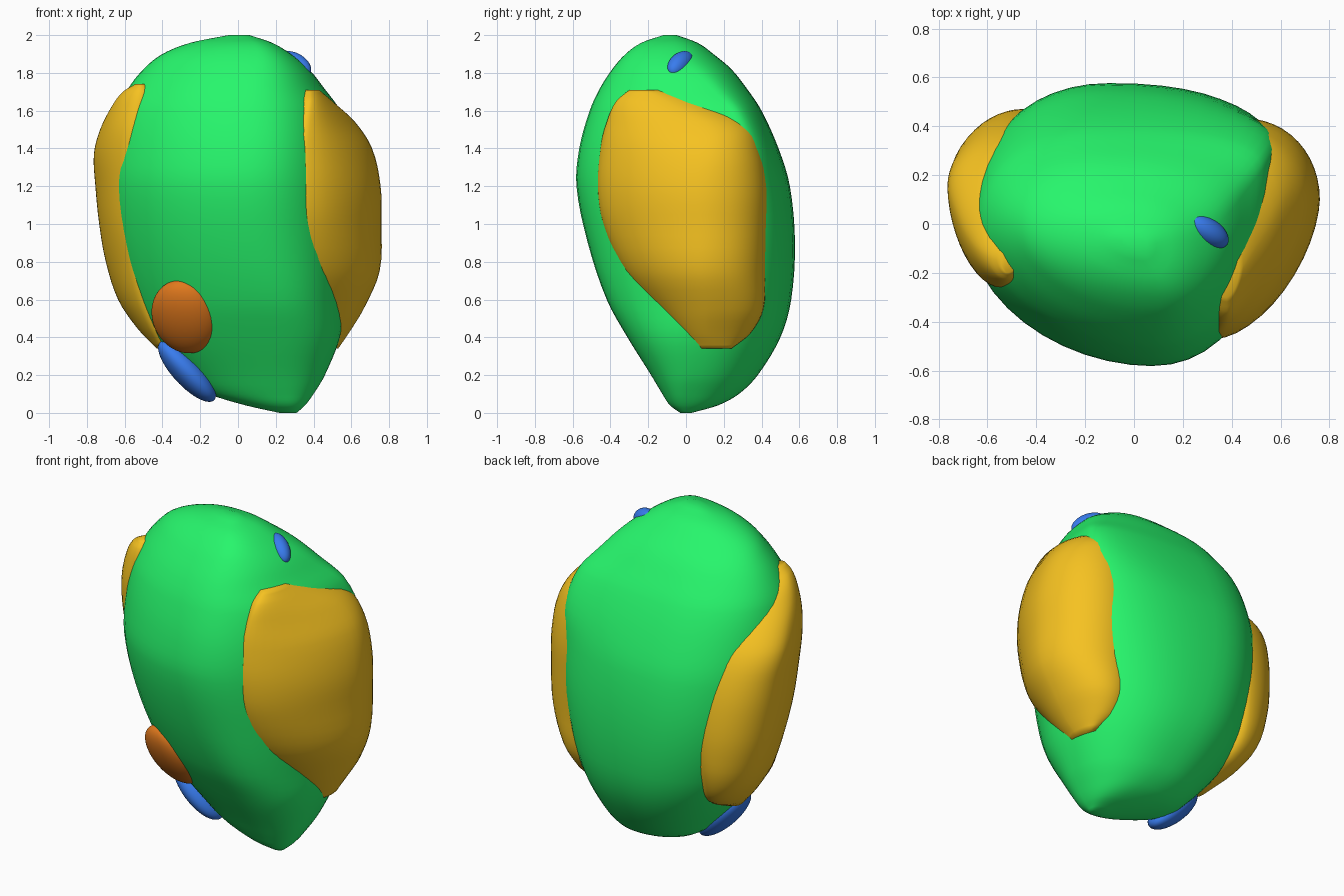
import bpy, bmesh, math
from mathutils import Matrix, Vector


def material(name, rgb):
    m = bpy.data.materials.new(name)
    m.diffuse_color = (*rgb, 1)
    return m


GREEN = material("green", (0.02, 0.92, 0.15))
YELLOW = material("yellow", (0.92, 0.54, 0.015))
BLUE = material("blue", (0.04, 0.2, 0.85))
ORANGE = material("orange", (0.75, 0.19, 0.012))


def finish(name, bm, mat):
    bmesh.ops.recalc_face_normals(bm, faces=bm.faces)
    me = bpy.data.meshes.new(name)
    bm.to_mesh(me)
    bm.free()
    for p in me.polygons:
        p.use_smooth = True
    me.materials.append(mat)
    ob = bpy.data.objects.new(name, me)
    bpy.context.collection.objects.link(ob)
    return ob


def ring(row, powers, n=12):
    """Closed outline through the front, right, back and left extremes."""
    z, fx, fy, bx, by, lx, ly, rx, ry = row
    pts = []
    quarters = [((fx, fy), (rx, ry), 0), ((rx, ry), (bx, by), 1),
                ((bx, by), (lx, ly), 0), ((lx, ly), (fx, fy), 1)]
    for (a, b, side), power in zip(quarters, powers):
        for i in range(n):
            t = i / n * math.pi / 2
            s, c = math.sin(t) ** power, math.cos(t) ** power
            if side == 0:
                pts.append((a[0] + (b[0] - a[0]) * s, b[1] + (a[1] - b[1]) * c, z))
            else:
                pts.append((b[0] + (a[0] - b[0]) * c, a[1] + (b[1] - a[1]) * s, z))
    return pts


def loft(name, rows, mat, powers, steps=4):
    """Skin over the levels; powers set the fullness of each quarter."""
    fine = []
    for i in range(len(rows) - 1):
        p0, p1 = rows[max(i - 1, 0)], rows[i]
        p2, p3 = rows[i + 1], rows[min(i + 2, len(rows) - 1)]
        h = p2[0] - p1[0]
        for k in range(steps):
            t = k / steps
            row = [p1[0] + h * t]
            for a, b, c, d in list(zip(p0, p1, p2, p3))[1:]:
                m1 = (c - a) / (p2[0] - p0[0]) * h
                m2 = (d - b) / (p3[0] - p1[0]) * h
                row.append((2*t**3 - 3*t*t + 1) * b + (t**3 - 2*t*t + t) * m1
                           + (3*t*t - 2*t**3) * c + (t**3 - t*t) * m2)
            fine.append(row)
    fine.append(rows[-1])
    bm = bmesh.new()
    loops = [[bm.verts.new(p) for p in ring(r, powers)] for r in fine]
    for a, b in zip(loops, loops[1:]):
        for i in range(len(a)):
            j = (i + 1) % len(a)
            bm.faces.new((a[i], a[j], b[j], b[i]))
    bm.faces.new(loops[0])
    bm.faces.new(loops[-1])
    return finish(name, bm, mat)


def blob(name, centre, axis, radii, mat):
    """Ellipsoid whose first radius lies along axis."""
    bm = bmesh.new()
    bmesh.ops.create_icosphere(bm, subdivisions=4, radius=1)
    rot = Vector(axis).to_track_quat('X', 'Z').to_matrix().to_4x4()
    bm.transform(Matrix.Translation(centre) @ rot @ Matrix.Diagonal((*radii, 1)))
    return finish(name, bm, mat)


# Main body: z, then x,y of the front, back, left and right extremes
lower = [
    (0.00, .27, -.03, .26, .03, .22, .00, .31, .00),
    (0.04, .26, -.085, .20, .17, .04, .04, .355, .00),
    (0.10, .25, -.125, .12, .28, -.15, .08, .40, .00),
    (0.20, .24, -.185, .05, .38, -.27, .08, .46, .02),
    (0.40, .22, -.31, .00, .50, -.44, .06, .54, .05),
    (0.60, .18, -.42, -.05, .557, -.55, .05, .57, .15),
    (0.90, .10, -.52, -.10, .577, -.64, .03, .60, .22)]
upper = [
    (1.20, .07, -.58, -.12, .55, -.68, .00, .60, .26),
    (1.40, .08, -.565, -.12, .49, -.675, .00, .59, .30),
    (1.60, .08, -.51, -.12, .40, -.64, .00, .54, .24),
    (1.72, .08, -.455, -.10, .32, -.58, .00, .455, .13),
    (1.82, .09, -.39, -.08, .24, -.50, -.01, .375, .03),
    (1.90, .10, -.32, -.06, .145, -.40, -.04, .28, -.05),
    (1.96, .08, -.235, -.05, .06, -.25, -.06, .18, -.08),
    (2.00, .02, -.12, -.01, -.05, -.05, -.07, .06, -.09)]
loft("main_body", lower + upper, GREEN, (.92, .87, .92, 1.06))

# Right side lobe
loft("right_lobe", [
    (0.34, .50, .06, .50, .24, .40, .14, .53, .14),
    (0.42, .48, -.03, .45, .34, .35, .10, .585, .12),
    (0.55, .45, -.15, .45, .41, .30, .10, .665, .12),
    (0.75, .38, -.33, .45, .42, .25, .10, .75, .10),
    (1.00, .35, -.44, .45, .43, .25, .10, .76, .10),
    (1.20, .34, -.47, .45, .43, .25, .10, .755, .10),
    (1.40, .34, -.455, .43, .40, .25, .10, .71, .12),
    (1.54, .36, -.42, .40, .34, .25, .05, .62, .10),
    (1.65, .38, -.37, .38, .14, .25, -.10, .50, -.08),
    (1.71, .38, -.30, .38, -.10, .30, -.20, .43, -.20)], YELLOW, (1.22, .97, 1, 1))

# Left side lobe
loft("left_lobe", [
    (0.34, -.40, .02, -.38, .14, -.43, .08, -.30, .08),
    (0.45, -.45, -.05, -.42, .35, -.535, .18, -.30, .10),
    (0.60, -.50, -.10, -.45, .44, -.635, .22, -.30, .10),
    (0.80, -.54, -.14, -.45, .47, -.70, .22, -.30, .10),
    (1.00, -.57, -.18, -.46, .46, -.735, .20, -.30, .10),
    (1.20, -.57, -.22, -.47, .42, -.755, .18, -.30, .10),
    (1.37, -.56, -.25, -.48, .35, -.763, .14, -.35, .00),
    (1.50, -.55, -.26, -.50, .24, -.73, .05, -.40, .00),
    (1.62, -.53, -.25, -.50, .10, -.67, -.06, -.42, -.10),
    (1.70, -.52, -.23, -.50, -.04, -.61, -.12, -.45, -.15),
    (1.74, -.52, -.20, -.50, -.10, -.545, -.15, -.48, -.15)],
    YELLOW, (1, 1, 1, 1.15))

# Small spots on the surface
blob("front_spot", (-.28, -.22, .51), (-.1, -.4, -.25), (.095, .18, .22), ORANGE)
blob("bottom_spot", (-.27, .01, .22), (.26, .02, -.28), (.21, .12, .075), BLUE)
blob("top_spot", (.30, -.03, 1.845), (.14, -.09, -.08), (.105, .055, .06), BLUE)
